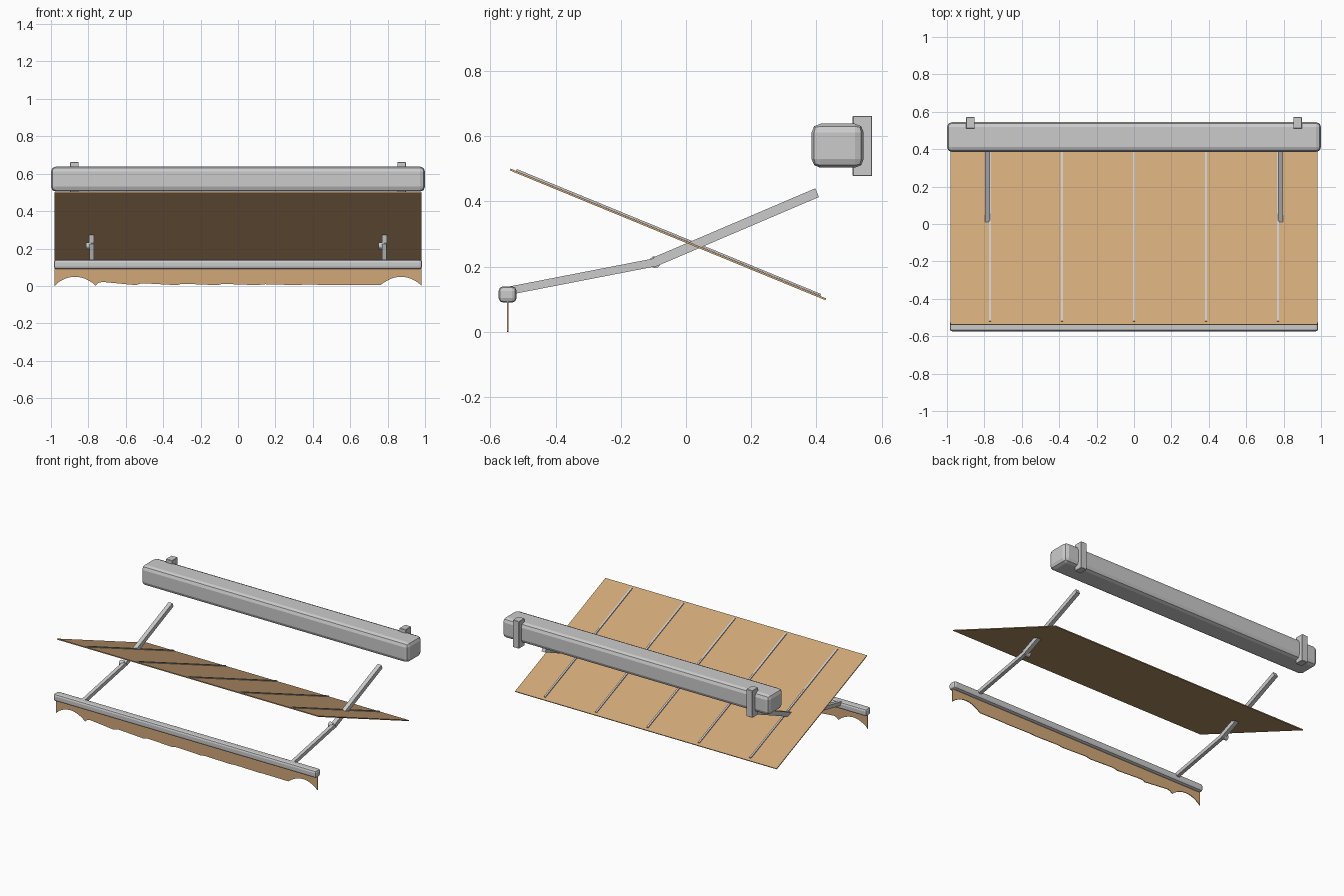
import bpy, bmesh, math
from mathutils import Vector, Matrix

if "Cube" in bpy.data.objects:
    bpy.data.objects.remove(bpy.data.objects["Cube"])


def material(name, rgb):
    m = bpy.data.materials.new(name)
    m.diffuse_color = (*rgb, 1)
    m.use_nodes = True
    m.node_tree.nodes["Principled BSDF"].inputs["Base Color"].default_value = m.diffuse_color
    return m


fabric = material("tan_fabric", (0.64, 0.39, 0.19))


def finish(name, bm, mat=None):
    bmesh.ops.recalc_face_normals(bm, faces=bm.faces)
    me = bpy.data.meshes.new(name)
    bm.to_mesh(me)
    bm.free()
    ob = bpy.data.objects.new(name, me)
    bpy.context.collection.objects.link(ob)
    if mat:
        me.materials.append(mat)
    return ob


def box(name, center, size, bevel=0, segments=2, tilt=0, mat=None):
    """Box with optional rounded edges, tilted about x."""
    bm = bmesh.new()
    bmesh.ops.create_cube(bm, size=1)
    bmesh.ops.scale(bm, vec=size, verts=bm.verts)
    if bevel:
        bmesh.ops.bevel(bm, geom=bm.edges[:], offset=bevel, segments=segments,
                        profile=0.5, affect='EDGES')
    ob = finish(name, bm, mat)
    ob.matrix_world = Matrix.Translation(center) @ Matrix.Rotation(tilt, 4, 'X')
    return ob


def beam(name, x, a, b, width, height, mat=None, lift=0):
    """Bar running between two (y, z) points, lifted along its own normal."""
    (y0, z0), (y1, z1) = a, b
    angle = math.atan2(z1 - z0, y1 - y0)
    center = Vector((x, (y0 + y1) / 2 - lift * math.sin(angle),
                     (z0 + z1) / 2 + lift * math.cos(angle)))
    return box(name, center, (width, math.hypot(y1 - y0, z1 - z0), height),
               tilt=angle, mat=mat)


# Cassette housing and wall brackets
box("cassette", (0, 0.465, 0.571), (2, 0.16, 0.135), 0.027)
for side, s in (("left", -1), ("right", 1)):
    box(f"wall_bracket_{side}", (s * 0.875, 0.541, 0.57), (0.046, 0.06, 0.184), 0.002, 1)

# Front bar
box("front_bar", (0, -0.547, 0.115), (1.97, 0.055, 0.05), 0.014)

# Sloping fabric canopy with seam ribs on top
beam("canopy", 0, (-0.539, 0.498), (0.429, 0.1), 1.96, 0.006, fabric)
for i in range(5):
    beam(f"canopy_rib_{i + 1}", -0.77 + 0.385 * i, (-0.522, 0.491), (0.411, 0.108),
         0.012, 0.006, lift=0.006)

# Folding arms with elbow pins
for side, s in (("left", -1), ("right", 1)):
    x = s * 0.783
    beam(f"upper_arm_{side}", x, (0.402, 0.427), (-0.095, 0.215), 0.028, 0.029)
    beam(f"lower_arm_{side}", x, (-0.092, 0.214), (-0.545, 0.126), 0.024, 0.025)
    bm = bmesh.new()
    bmesh.ops.create_cone(bm, cap_ends=True, segments=16, radius1=0.018, radius2=0.018,
                          depth=0.03)
    pin = finish(f"elbow_pin_{side}", bm)
    pin.matrix_world = (Matrix.Translation((x - 0.016, -0.095, 0.214))
                        @ Matrix.Rotation(math.pi / 2, 4, 'Y'))

# Valance: deep end scallops and shallow ripples between them
bm = bmesh.new()
count, steps, half = 9, 12, 0.98
width = 2 * half / count
ripple = [0, 0.021, 0.012, 0.009, 0.008, 0.006, 0.004, 0.002, 0]
outline = []
for k in range(count):
    for j in range(steps + 1):
        t = j / steps
        if k in (0, count - 1):
            z = 0.002 + 0.047 * math.sin(math.pi * t) ** 0.8 if 0 < t < 1 else 0.002
        else:
            z = 0.004 + ripple[k] * (1 - t) * min(1, t * 8)
        if j or not k:
            outline.append((-half + (k + t) * width, z if outline else 0.0))
y = -0.547
rows = [(bm.verts.new((x, y, z)), bm.verts.new((x, y, 0.1))) for x, z in outline]
for (a, b), (c, d) in zip(rows, rows[1:]):
    bm.faces.new((a, c, d, b))
valance = finish("valance", bm, fabric)
thick = valance.modifiers.new("thickness", 'SOLIDIFY')
thick.thickness = 0.005
thick.offset = 0
